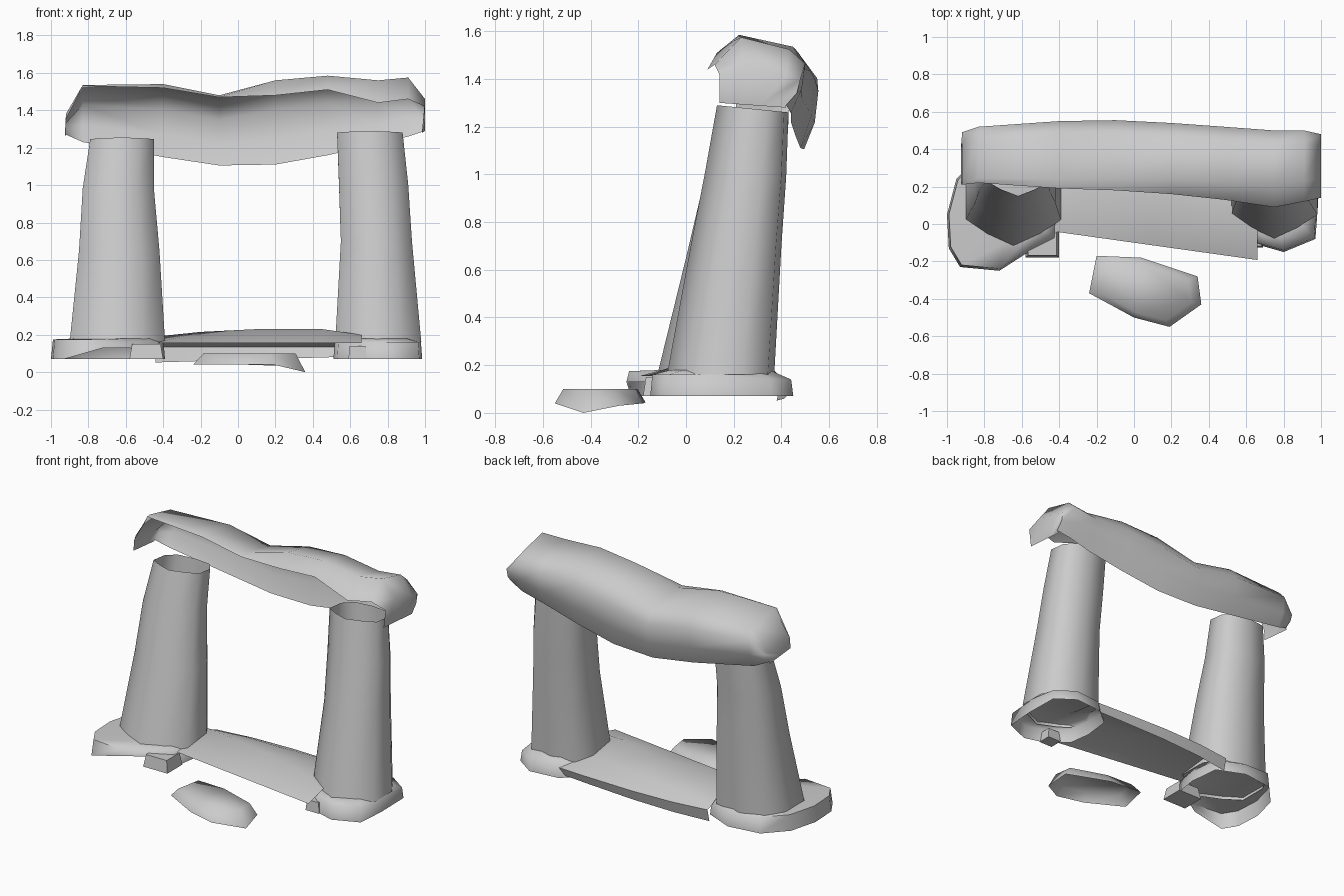
import bpy, bmesh, math
from mathutils import Vector

cube = bpy.data.objects.get("Cube")
if cube:
    bpy.data.objects.remove(cube, do_unlink=True)

# One stone colour for everything
stone = bpy.data.materials.new("grey stone")
stone.use_nodes = True
GREY = (0.6, 0.6, 0.6, 1)
stone.diffuse_color = GREY
stone.node_tree.nodes["Principled BSDF"].inputs["Base Color"].default_value = GREY


def finish(name, bm, angle):
    """Turn a bmesh into a smooth-shaded stone object."""
    bmesh.ops.recalc_face_normals(bm, faces=bm.faces)
    mesh = bpy.data.meshes.new(name)
    bm.to_mesh(mesh)
    bm.free()
    mesh.materials.append(stone)
    obj = bpy.data.objects.new(name, mesh)
    bpy.context.collection.objects.link(obj)
    bpy.ops.object.select_all(action='DESELECT')
    obj.select_set(True)
    bpy.context.view_layer.objects.active = obj
    bpy.ops.object.shade_smooth_by_angle(angle=math.radians(angle))


def loft(name, rows, closed=False, cap_last=False, angle=75):
    """Skin a sheet (or tube, if closed) through rows of points."""
    bm = bmesh.new()
    grid = [[bm.verts.new(p) for p in row] for row in rows]
    count = len(grid[0])
    for a, b in zip(grid, grid[1:]):
        for i in range(count if closed else count - 1):
            j = (i + 1) % count
            bm.faces.new((a[i], a[j], b[j], b[i]))
    if cap_last:
        bm.faces.new(grid[-1])
    finish(name, bm, angle)


def mix(a, b, t):
    return a + (b - a) * t


# Leaning pillars: hollow, open tubes with a faceted outline
half = [(0, -1), (.55, -.74), (1, -.42), (1, .4), (.7, .88)]
outline = half + [(0, 1)] + [(-u, v) for u, v in reversed(half[1:])]


def pillar(name, levels):
    rows = []
    for z, x0, x1, y0, y1, tilt in levels:
        rows.append([(mix(x0, x1, (u + 1) / 2), mix(y0, y1, (v + 1) / 2), z - tilt * v)
                     for u, v in outline])
    loft(name, rows, closed=True)


pillar("right_pillar", [
    (.16, -.9, -.39, -.12, .37, 0),
    (.65, -.85, -.42, 0, .39, 0),
    (.98, -.83, -.45, .08, .41, .01),
    (1.24, -.79, -.45, .15, .43, .015)])
pillar("left_pillar", [
    (.16, .52, .98, -.08, .37, 0),
    (.7, .55, .93, .02, .4, 0),
    (1, .54, .91, .08, .42, .01),
    (1.275, .53, .88, .13, .43, .015)])

# Lintel: a rough shell with a top, a rounded back and end walls, open in front
# station: x, lip y, lip z, crest z, back y, bottom z
stations = [
    (-.92, .21, 1.35, 1.38, .49, 1.27),
    (-.83, .22, 1.53, 1.535, .52, 1.23),
    (-.4, .19, 1.52, 1.54, .55, 1.15),
    (-.1, .18, 1.47, 1.48, .555, 1.105),
    (.2, .16, 1.48, 1.56, .54, 1.11),
    (.48, .13, 1.51, 1.585, .52, 1.16),
    (.75, .09, 1.44, 1.56, .5, 1.22),
    (.91, .12, 1.46, 1.575, .5, 1.26),
    (1, .14, 1.42, 1.46, .48, 1.29)]
rows = []
for x, ly, lz, cz, by, bz in stations:
    rows.append([
        (x, ly, lz),
        (x, mix(ly, by, .18 + .12 * x), cz),
        (x, mix(ly, by, .82), cz - .05),
        (x, by, mix(bz, cz, .65)),
        (x, by - .015, mix(bz, cz, .3)),
        (x, by - .06, bz)])


# End walls drop to a lower edge that falls slightly to the back
def end_edge(station, x):
    _, ly, _, _, by, bz = station
    return [(x, mix(ly, by - .06, i / 5), bz + .01 - i * .004) for i in range(6)]


rows.insert(0, end_edge(stations[0], -.925))
rows.append(end_edge(stations[-1], .985))
loft("lintel", rows)

# Threshold slab: rises to a slanting crest, then falls to a back lip
rows = []
for x, crest, back in ((-.44, .19, .4), (-.2, .215, .43), (.1, .23, .44),
                       (.45, .23, .43), (.66, .2, .42)):
    front = -.1 - .14 * x
    ridge = .16 - .28 * x
    rows.append([
        (x, front, .155),
        (x, ridge, crest),
        (x, mix(ridge, back, .6), crest - .04),
        (x, back, .135),
        (x, back - .02, .065 + .03 * x)])
loft("threshold", rows)


# Collars of rock under the pillar feet, hollow below
def collar(name, foot, radius, rim, low, rise):
    """rim: outer points; low and rise give lower edge height and lip height."""
    mid = Vector(foot)
    inner, lip, bottom = [], [], []
    for x, y in rim:
        arm = Vector((x, y, 0)) - mid
        inner.append(mid + arm.normalized() * radius + Vector((0, 0, .18)))
        lip.append(mid + arm * .97 + Vector((0, 0, rise(x, y))))
        bottom.append(mid + arm + Vector((0, 0, low(x, y))))
    loft(name, [bottom, lip, inner], closed=True, cap_last=True)


collar("right_collar", (-.645, .125, 0), .23,
       [(-1, .05), (-.99, -.13), (-.93, -.23), (-.72, -.25), (-.58, -.16),
        (-.42, -.08), (-.39, .12), (-.41, .33), (-.6, .41), (-.82, .38), (-.95, .24)],
       lambda x, y: .13 if y < -.15 and x > -.9 else .07,
       lambda x, y: .175 if x < -.7 else .15)
collar("left_collar", (.75, .145, 0), .215,
       [(.985, .12), (.97, -.08), (.8, -.15), (.66, -.11), (.53, 0),
        (.51, .15), (.53, .33), (.65, .43), (.85, .45), (.98, .36)],
       lambda x, y: .07,
       lambda x, y: .16 if y < .2 else .14)


# Loose chips of rock in front of the collars
def chip(name, centre, size):
    bm = bmesh.new()
    bmesh.ops.create_cube(bm, size=1)
    for v in bm.verts:
        taper = .85 if v.co.z > 0 else 1
        v.co = Vector((v.co.x * size[0] * taper, v.co.y * size[1] * taper,
                       v.co.z * size[2])) + Vector(centre)
    finish(name, bm, 30)


chip("right_chip", (-.49, -.1, .11), (.18, .16, .08))
chip("left_chip", (.64, -.08, .105), (.1, .09, .07))

# Stepping stone in front, hollow below
rim = [(-.24, -.37, .04), (-.2, -.17, .045), (.04, -.18, .04), (.34, -.28, .03),
       (.36, -.43, 0), (.19, -.55, .04), (0, -.5, .04)]
lower = [Vector(p) for p in rim]
centre = sum(lower, Vector()) / len(lower)
upper = []
for p in lower:
    q = mix(centre, p, .82)
    q.z = .1
    upper.append(q)
loft("stepping_stone", [lower, upper], closed=True, cap_last=True)
